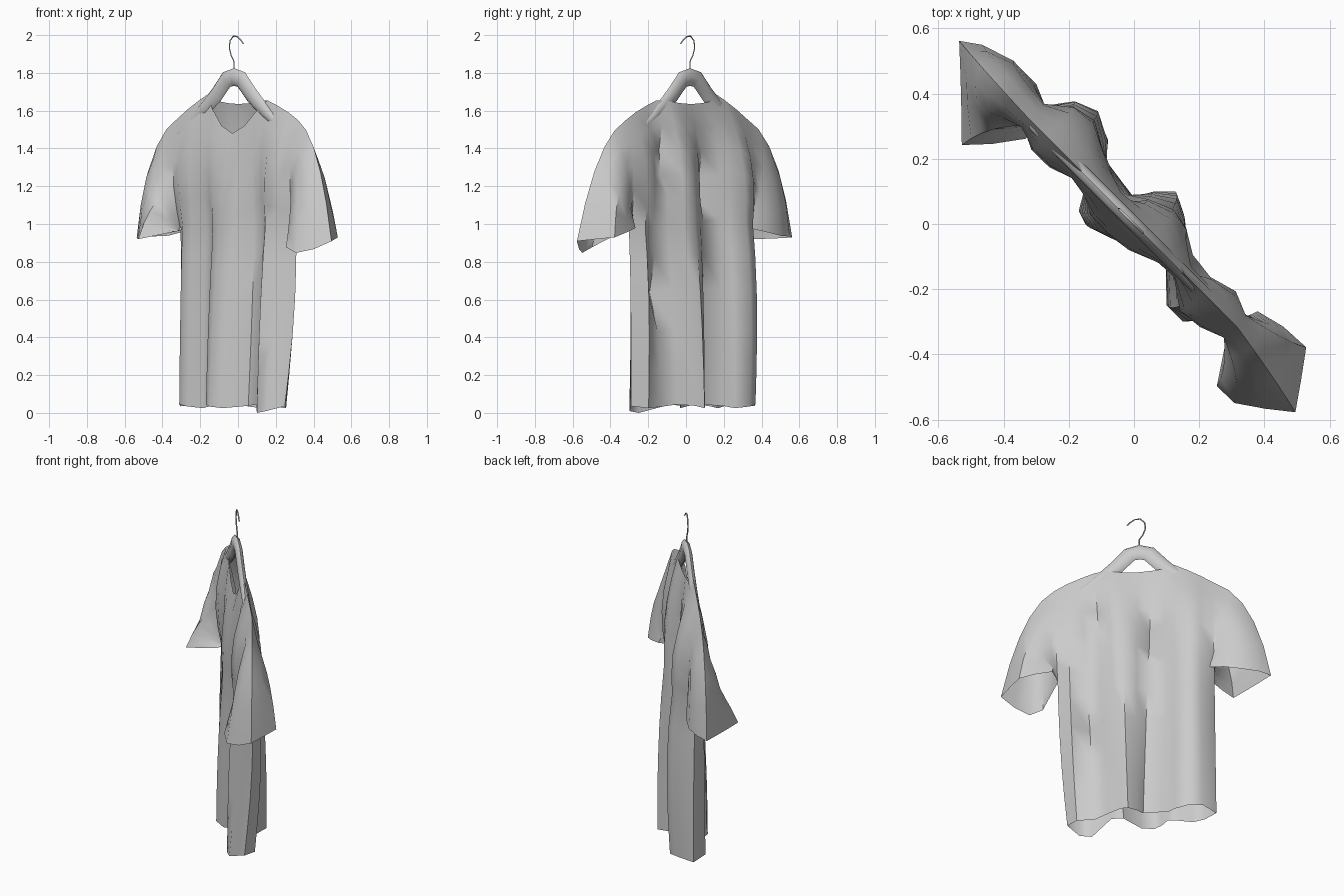
import bpy, bmesh, math
from mathutils import Vector

if "Cube" in bpy.data.objects:
    bpy.data.objects.remove(bpy.data.objects["Cube"])

TURN = -math.pi / 4          # garment hangs diagonally; local x = width, local y = back


def add_grid(bm, rows, closed=False):
    vs = [[bm.verts.new(p) for p in r] for r in rows]
    n = len(rows[0])
    for a, b in zip(vs, vs[1:]):
        for i in range(n if closed else n - 1):
            j = (i + 1) % n
            bm.faces.new((a[i], a[j], b[j], b[i]))
    return vs


def finish(bm, name, angle):
    bmesh.ops.remove_doubles(bm, verts=bm.verts, dist=0.0008)
    bmesh.ops.recalc_face_normals(bm, faces=bm.faces)
    me = bpy.data.meshes.new(name)
    bm.to_mesh(me)
    bm.free()
    ob = bpy.data.objects.new(name, me)
    bpy.context.collection.objects.link(ob)
    ob.rotation_euler.z = TURN
    bpy.ops.object.select_all(action='DESELECT')
    ob.select_set(True)
    bpy.context.view_layer.objects.active = ob
    bpy.ops.object.shade_smooth_by_angle(angle=math.radians(angle))
    return ob


def resample(pts, n):
    pts = [Vector(p) for p in pts]
    d = [0]
    for a, b in zip(pts, pts[1:]):
        d.append(d[-1] + (b - a).length)
    out = []
    for k in range(n):
        s = d[-1] * k / (n - 1)
        i = 0
        while i < len(d) - 2 and d[i + 1] < s:
            i += 1
        out.append(pts[i].lerp(pts[i + 1], (s - d[i]) / (d[i + 1] - d[i])))
    return out


# shirt body: wavy hem sections that flatten out towards the shoulders
front_hem = [(-.47, .04), (-.40, -.04), (-.33, -.05), (-.25, -.01), (-.19, -.02), (-.148, -.092),
             (-.106, -.106), (-.035, -.078), (.057, .02), (.127, .01), (.247, -.106), (.318, -.106), (.38, -.03)]
back_hem = [(-.47, .04), (-.40, .12), (-.33, .15), (-.24, .127), (-.205, .078), (-.057, .057),
            (-.028, .113), (.02, .16), (.064, .134), (.14, .07), (.22, .03), (.32, .04), (.38, -.03)]
top_u = [-.45, -.38, -.30, -.23, -.17, -.10, -.02, .07, .15, .22, .30, .38, .45]
front_top = [1.56, 1.605, 1.65, 1.685, 1.61, 1.52, 1.48, 1.52, 1.59, 1.655, 1.625, 1.59, 1.55]
back_top = [1.56, 1.605, 1.65, 1.685, 1.65, 1.64, 1.635, 1.64, 1.65, 1.655, 1.625, 1.59, 1.55]
levels = [0, .12, .25, .38, .5, .61, .68, .76, .84, .92, 1]
UNDERARM = 5


def panel(hem, tops, side, dents):
    rows = []
    for r, t in enumerate(levels):
        row = []
        for c, (u, w) in enumerate(hem):
            z0 = .035 + .01 * math.sin(c * 1.6) * (0 < c < 12)
            if side < 0 and c in (10, 11):
                z0 = .01 * (c - 10)
            fold = 1 - t ** 2.5
            neck = .022 * side * (3 < c < 9) * t ** 3
            belly = math.sin(math.pi * t)
            # sides bulge around the arms, centre stays thin
            chest = side * .05 * math.sin(math.pi * max(0, (t - .61) / .39)) * (.3 + .7 * abs(c - 6) / 6)
            if side > 0 and c in (1, 2):
                chest += .03 * belly
            if c >= 11:
                w += .04 * belly
                u += (.025 if c == 12 else .01) * belly
            row.append(Vector((u + (top_u[c] - u) * t,
                               w * fold + neck + chest + dents.get((r, c), 0),
                               z0 + (tops[c] - z0) * t)))
        rows.append(row)
    return rows


front = panel(front_hem, front_top, -1, {})
back = panel(back_hem, back_top, 1,
             {(8, 9): -.05, (7, 9): -.06, (3, 10): -.05, (8, 5): -.03, (7, 5): -.05, (6, 5): -.05})
shirt = bmesh.new()
add_grid(shirt, front)
add_grid(shirt, back)

# sleeves: swept from each armhole to an open cuff
cuffs = {
    0: ([(-.42, -.05, .96), (-.537, -.21, .92), (-.66, -.09, .92), (-.795, .035, .93),
         (-.573, .106, .94), (-.43, .07, .98), (-.42, -.05, .96)], -.73),
    12: ([(.43, -.02, .97), (.55, -.2, .86), (.636, -.155, .84), (.76, -.057, .91),
          (.636, .113, .93), (.46, .09, .98), (.43, -.02, .97)], .68)}
for col, (cuff, out_u) in cuffs.items():
    hole = [r[col] for r in front[UNDERARM:]] + [r[col] for r in reversed(back[UNDERARM:-1])]
    n = len(hole)
    cuff = resample(cuff, n)
    rows = []
    for t in (0, .2, .4, .6, .8, 1):
        ring = []
        for i, (a, b) in enumerate(zip(hole, cuff)):
            k = math.sin(math.pi * i / (n - 1))
            ctrl = ((a + b) / 2).lerp(Vector((out_u * .94, (a.y + b.y) / 2, 1.46)), k ** 3)
            ring.append(a * (1 - t) ** 2 + ctrl * 2 * t * (1 - t) + b * t * t)
        rows.append(ring)
    add_grid(shirt, rows)
finish(shirt, "shirt", 50)

# wooden hanger: rounded bar bent over the neck, arms tucked under the shoulders
half = [(0, 1.778, .047), (.055, 1.765, .047), (.13, 1.685, .045), (.2, 1.625, .04),
        (.28, 1.565, .032), (.40, 1.48, .025)]
path = [(-o, z, r) for o, z, r in reversed(half[1:])] + half
rings = []
for i, (o, z, r) in enumerate(path):
    a, b = path[max(i - 1, 0)], path[min(i + 1, len(path) - 1)]
    d = Vector((b[0] - a[0], b[1] - a[1])).normalized()
    rings.append([Vector((o - .03 - d.y * r * math.cos(q), .022 * math.sin(q), z + d.x * r * math.cos(q)))
                  for q in (k * math.pi / 4 for k in range(8))])
bar = bmesh.new()
vs = add_grid(bar, rings, True)
bar.faces.new(vs[0])
bar.faces.new(vs[-1])
finish(bar, "hanger_bar", 60)

# thin wire hook
cu = bpy.data.curves.new("hanger_hook", 'CURVE')
cu.dimensions = '3D'
cu.bevel_depth = .004
cu.bevel_resolution = 0
cu.use_fill_caps = True
pts = [(-.03, 1.80), (-.03, 1.86), (-.05, 1.89), (-.065, 1.93), (-.06, 1.97),
       (-.035, 1.994), (-.005, 1.992), (.02, 1.975), (.04, 1.955)]
sp = cu.splines.new('POLY')
sp.points.add(len(pts) - 1)
for p, (u, z) in zip(sp.points, pts):
    p.co = (u, 0, z, 1)
hook = bpy.data.objects.new("hanger_hook", cu)
hook.rotation_euler.z = TURN
bpy.context.collection.objects.link(hook)
